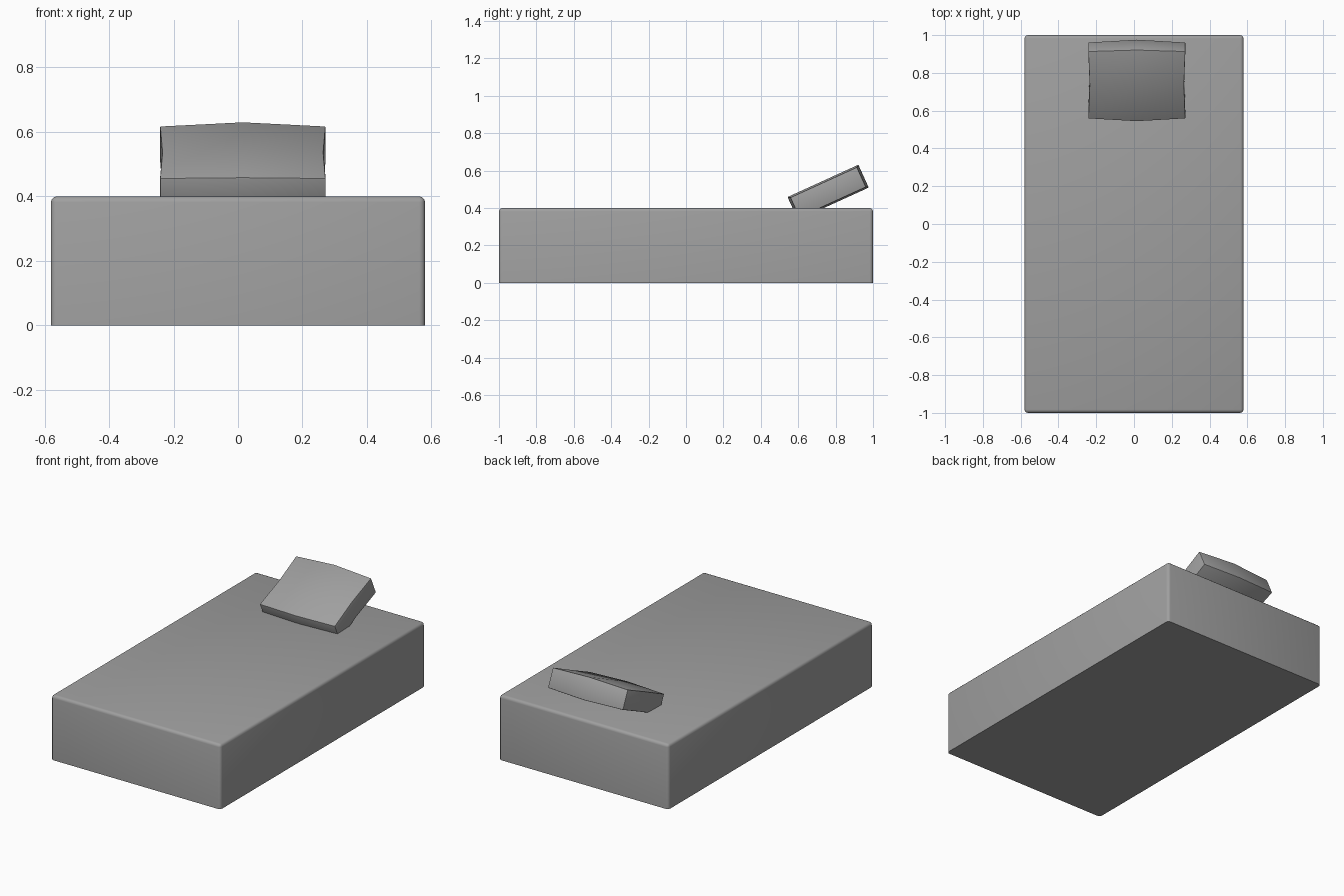
import bpy
import bmesh
import math
from mathutils import Matrix

cube = bpy.data.objects.get("Cube")
if cube:
    bpy.data.objects.remove(cube, do_unlink=True)

# Single grey fabric
grey = bpy.data.materials.new("grey fabric")
grey.use_nodes = True
colour = (0.35, 0.35, 0.35, 1)
grey.diffuse_color = colour
grey.node_tree.nodes["Principled BSDF"].inputs["Base Color"].default_value = colour


def finish(name, bm):
    bmesh.ops.recalc_face_normals(bm, faces=bm.faces)
    mesh = bpy.data.meshes.new(name)
    bm.to_mesh(mesh)
    bm.free()
    mesh.materials.append(grey)
    obj = bpy.data.objects.new(name, mesh)
    bpy.context.collection.objects.link(obj)
    bpy.ops.object.select_all(action="DESELECT")
    obj.select_set(True)
    bpy.context.view_layer.objects.active = obj
    bpy.ops.object.shade_smooth_by_angle(angle=math.radians(35))
    return obj


def box(size, centre):
    bm = bmesh.new()
    bmesh.ops.create_cube(bm, size=1)
    bmesh.ops.scale(bm, vec=size, verts=bm.verts)
    bmesh.ops.translate(bm, vec=centre, verts=bm.verts)
    return bm


# Mattress: every edge rounded except around the base
bm = box((1.16, 2, 0.4), (0, 0, 0.2))
edges = [e for e in bm.edges if max(v.co.z for v in e.verts) > 0.2]
bmesh.ops.bevel(bm, geom=edges, offset=0.018, segments=3, profile=0.5,
                affect="EDGES")
finish("mattress", bm)

# Pillow: full along its middle, thinner at the ends, with pinched sides
half_width, half_length, half_height = 0.257, 0.208, 0.067
bm = box((2, 2, 2), (0, 0, 0))
for axis in ((1, 0, 0), (0, 1, 0)):
    bmesh.ops.bisect_plane(bm, geom=bm.verts[:] + bm.edges[:] + bm.faces[:],
                           plane_co=(0, 0, 0), plane_no=axis)
for v in bm.verts:
    end, along = abs(v.co.x), abs(v.co.y)
    v.co.x *= half_width - 0.007 * (1 - along)
    v.co.y *= half_length - 0.0125 * end
    v.co.z *= half_height - 0.0085 * end
sharp = [e for e in bm.edges if e.calc_face_angle() > math.radians(40)]
bmesh.ops.bevel(bm, geom=sharp, offset=0.004, segments=2, profile=0.5,
                affect="EDGES")
# Propped up towards the head of the bed
bm.transform(Matrix.Translation((0.015, 0.76, 0.484))
             @ Matrix.Rotation(math.radians(24.5), 4, "X"))
finish("pillow", bm)
